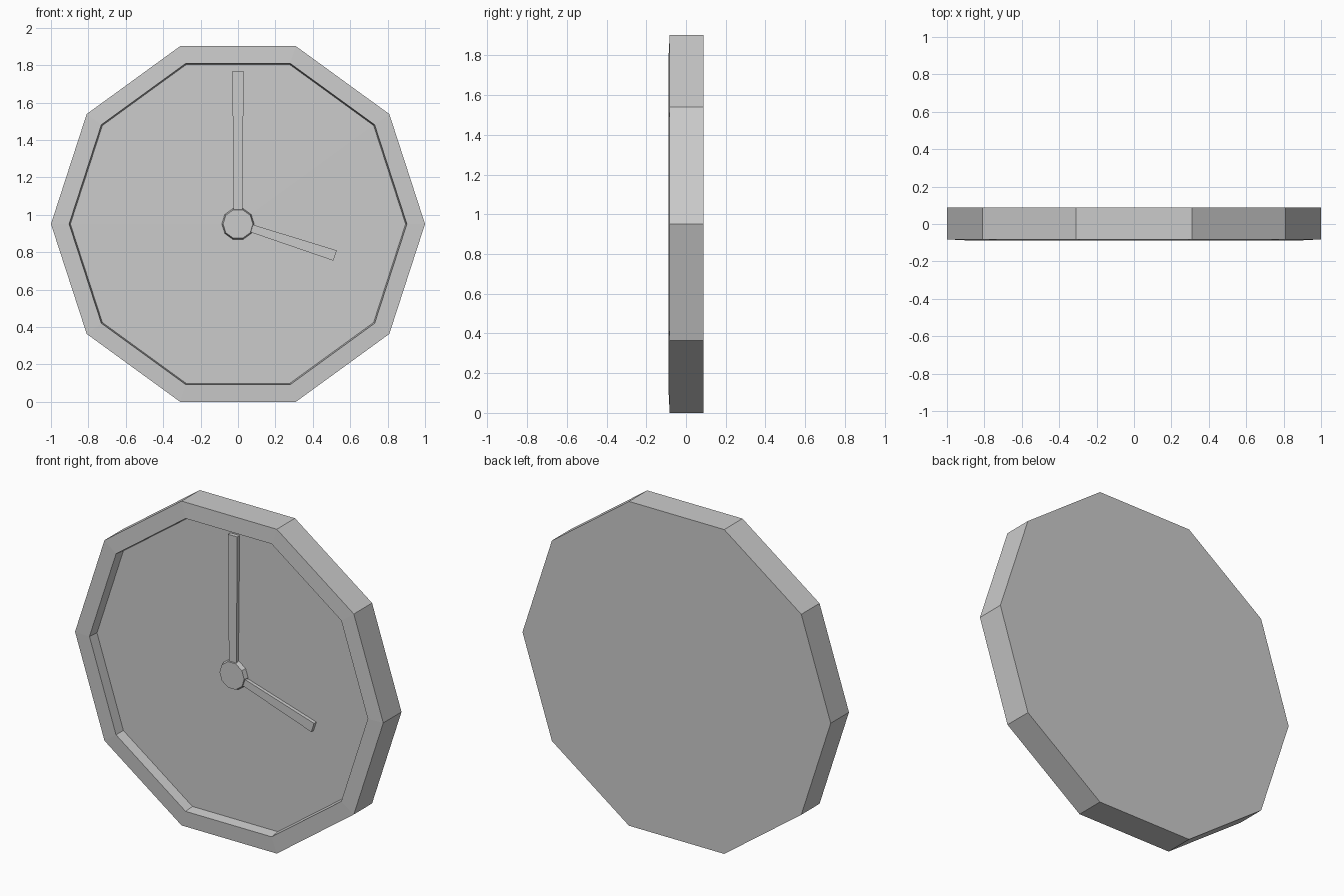
import bpy, bmesh
from math import cos, sin, pi, radians

if "Cube" in bpy.data.objects:
    bpy.data.objects.remove(bpy.data.objects["Cube"])

SIDES = 10
CZ = sin(radians(72))  # centre height so the flat bottom edge rests on z = 0


def finish(name, bm):
    bmesh.ops.recalc_face_normals(bm, faces=bm.faces)
    mesh = bpy.data.meshes.new(name)
    bm.to_mesh(mesh)
    bm.free()
    obj = bpy.data.objects.new(name, mesh)
    bpy.context.collection.objects.link(obj)
    return obj


def loft(name, rings):
    """Closed ten-sided solid from (radius, y) rings, capped at both ends."""
    bm = bmesh.new()
    loops = [[bm.verts.new((r * cos(2 * pi * i / SIDES), y,
                            CZ + r * sin(2 * pi * i / SIDES)))
              for i in range(SIDES)] for r, y in rings]
    for a, b in zip(loops, loops[1:]):
        for i in range(SIDES):
            j = (i + 1) % SIDES
            bm.faces.new((a[i], a[j], b[j], b[i]))
    bm.faces.new(loops[0])
    bm.faces.new(loops[-1])
    return finish(name, bm)


def hand(name, angle, start, end, half_start, half_end, front, back):
    """Tapered bar pointing away from the clock centre."""
    c, s = cos(radians(angle)), sin(radians(angle))
    outline = [(start, -half_start), (end, -half_end),
               (end, half_end), (start, half_start)]
    bm = bmesh.new()
    rows = [[bm.verts.new((u * c - v * s, y, CZ + u * s + v * c))
             for u, v in outline] for y in (front, back)]
    bm.faces.new(rows[0])
    bm.faces.new(rows[1])
    for i in range(4):
        j = (i + 1) % 4
        bm.faces.new((rows[0][i], rows[0][j], rows[1][j], rows[1][i]))
    return finish(name, bm)


# Case: back, outer wall, rim, recess wall and dial floor
loft("clock_case", [(1.0, 0.087), (1.0, -0.082), (0.903, -0.087),
                    (0.896, -0.027), (0.08, -0.03)])

# Centre hub
loft("hub", [(0.08, -0.057), (0.088, -0.026)])

# Hands, growing out of the hub sides
hand("minute_hand", 90, 0.07, 0.819, 0.024, 0.03, -0.05, -0.024)
hand("hour_hand", -18, 0.07, 0.546, 0.021, 0.029, -0.05, -0.024)
